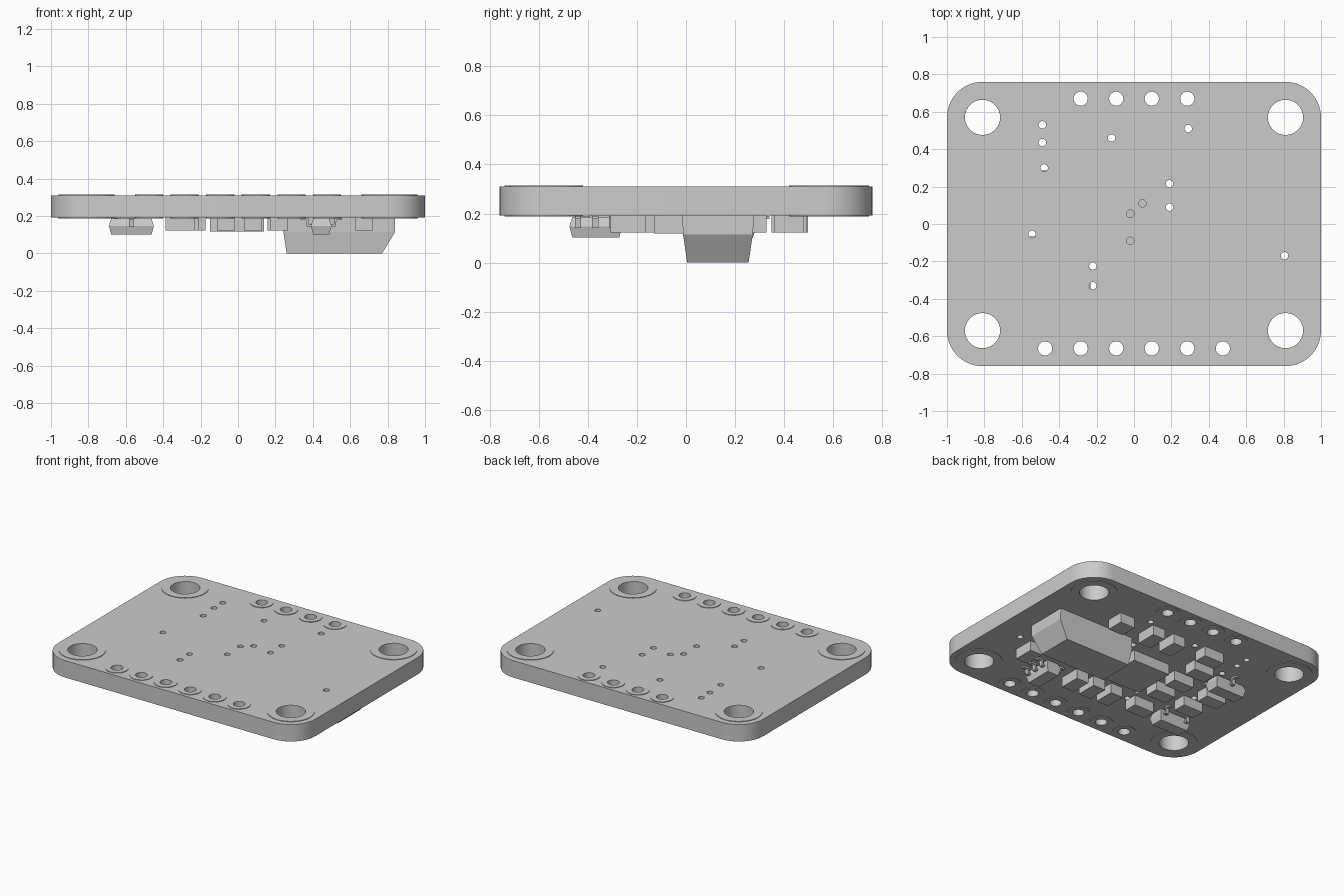
import bpy, bmesh
from math import sin, cos, pi

if "Cube" in bpy.data.objects:
    bpy.data.objects.remove(bpy.data.objects["Cube"])

def circle(x, y, r, n=24):
    return [(x + r * cos(2 * pi * i / n), y + r * sin(2 * pi * i / n)) for i in range(n)]

def finish(name, bm):
    bmesh.ops.recalc_face_normals(bm, faces=bm.faces)
    me = bpy.data.meshes.new(name)
    bm.to_mesh(me)
    bm.free()
    ob = bpy.data.objects.new(name, me)
    bpy.context.collection.objects.link(ob)
    return ob

def plate(name, loops, z0, z1):
    """Flat plate from nested closed outlines; inner outlines become holes."""
    cu = bpy.data.curves.new(name, 'CURVE')
    cu.dimensions = '2D'
    cu.fill_mode = 'BOTH'
    cu.extrude = (z1 - z0) / 2
    for pts in loops:
        sp = cu.splines.new('POLY')
        sp.points.add(len(pts) - 1)
        for p, (x, y) in zip(sp.points, pts):
            p.co = (x, y, 0, 1)
        sp.use_cyclic_u = True
    tmp = bpy.data.objects.new(name + "_outline", cu)
    bpy.context.collection.objects.link(tmp)
    dg = bpy.context.evaluated_depsgraph_get()
    me = bpy.data.meshes.new_from_object(tmp.evaluated_get(dg))
    bpy.data.objects.remove(tmp)
    bm = bmesh.new()
    bm.from_mesh(me)
    bmesh.ops.remove_doubles(bm, verts=bm.verts, dist=0.0002)
    bmesh.ops.translate(bm, verts=bm.verts, vec=(0, 0, (z0 + z1) / 2))
    return finish(name, bm)

def loft(bm, sections):
    """Stack of rectangles (x0, x1, y0, y1, z) joined into a closed solid."""
    rings = [[bm.verts.new(p) for p in ((a, c, z), (b, c, z), (b, d, z), (a, d, z))]
             for a, b, c, d, z in sections]
    for r, s in zip(rings, rings[1:]):
        for i in range(4):
            bm.faces.new((r[i], r[(i + 1) % 4], s[(i + 1) % 4], s[i]))
    bm.faces.new(rings[0])
    bm.faces.new(rings[-1])

def block(name, x, y, dx, dy, z0, z1=0.192):
    bm = bmesh.new()
    s = (x - dx / 2, x + dx / 2, y - dy / 2, y + dy / 2)
    loft(bm, [s + (z0,), s + (z1,)])
    return finish(name, bm)

UNDER, OVER = 0.192, 0.311

# circuit board with mounting, pin and small through holes
corners = [(0.81, 0.57, 0), (-0.81, 0.57, 1), (-0.81, -0.57, 2), (0.81, -0.57, 3)]
outline = [(x + 0.19 * cos(a), y + 0.19 * sin(a))
           for x, y, q in corners for a in [(q + i / 10) * pi / 2 for i in range(11)]]
mounts = [(x, y) for x, y, q in corners]
pins = [(-0.285 + 0.19 * i, 0.67) for i in range(4)] + [(-0.475 + 0.19 * i, -0.665) for i in range(6)]
vias = [(-.49, .53), (-.49, .435), (-.48, .3), (-.12, .46), (.29, .51), (.19, .215), (.19, .09),
        (-.545, -.055), (-.22, -.225), (-.22, -.33), (.805, -.17), (.045, .11), (-.02, .055), (-.02, -.09)]
holes = ([circle(x, y, 0.094, 32) for x, y in mounts] + [circle(x, y, 0.038) for x, y in pins]
         + [circle(x, y, 0.02, 16) for x, y in vias])
plate("circuit_board", [outline] + holes, UNDER, OVER)

# thin annular pads on both sides
for label, pts, r, ro in (("mount", mounts, 0.094, 0.15), ("pin", pins, 0.038, 0.075)):
    n = 32 if label == "mount" else 24
    for x, y in pts:
        ring = [circle(x, y, ro, n), circle(x, y, r, n)]
        plate(label + "_pad_top", ring, OVER - 0.001, OVER + 0.004)
        plate(label + "_pad_under", ring, UNDER - 0.004, UNDER + 0.001)

# large sloped module under the board
bm = bmesh.new()
loft(bm, [(.26, .77, .005, .255, 0), (.243, .84, -.012, .272, .115), (.25, .84, -.015, .278, UNDER)])
finish("sloped_module", bm)

# main flat chip
block("main_chip", -0.005, 0.02, 0.29, 0.30, 0.118)

# small chip components, long side along y or along x
for x, y in [(.675, -.235), (.22, -.32), (.08, -.32), (-.065, -.32), (.205, .42), (.035, .42)]:
    block("small_component", x, y, 0.095, 0.145, 0.122)
for x, y in [(-.25, .45), (-.31, .28), (-.30, .09), (-.29, -.08), (-.31, -.315), (-.59, .065), (-.55, -.115)]:
    block("small_component", x, y, 0.155, 0.095, 0.122)
block("small_component", .455, .42, 0.115, 0.12, 0.122)

def lead(x, y, dx, dy):
    """Bent lead leaving the body at (x, y) in direction (dx, dy)."""
    w, prof = 0.013, [(-.02, .142), (.022, .142), (.026, .178), (.055, .178),
                      (.055, .190), (.014, .190), (.012, .154), (-.02, .154)]
    bm = bmesh.new()
    a, b = [[bm.verts.new((x + dx * t - dy * s, y + dy * t + dx * s, z)) for t, z in prof]
            for s in (-w, w)]
    bm.faces.new(a)
    bm.faces.new(b)
    for i in range(8):
        j = (i + 1) % 8
        bm.faces.new((a[i], a[j], b[j], b[i]))
    finish("component_lead", bm)

def leaded_body(name, x0, x1, y0, y1):
    t = 0.012
    bm = bmesh.new()
    loft(bm, [(x0 + t, x1 - t, y0 + t, y1 - t, .102), (x0, x1, y0, y1, .148),
              (x0 + t, x1 - t, y0 + t, y1 - t, .186)])
    finish(name, bm)

# two three-leaded parts, mirrored in orientation
for y, s in ((-.325, 1), (.23, -1)):
    leaded_body("three_lead_part", -.69, -.45, y - .055, y + .055)
    for x in (-.655, -.485):
        lead(x, y + s * .055, 0, s)
    lead(-.57, y - s * .055, 0, -s)

# five-leaded part
leaded_body("five_lead_part", .39, .50, -.475, -.26)
for y in (-.44, -.37, -.30):
    lead(.50, y, 1, 0)
for y in (-.44, -.30):
    lead(.39, y, -1, 0)
